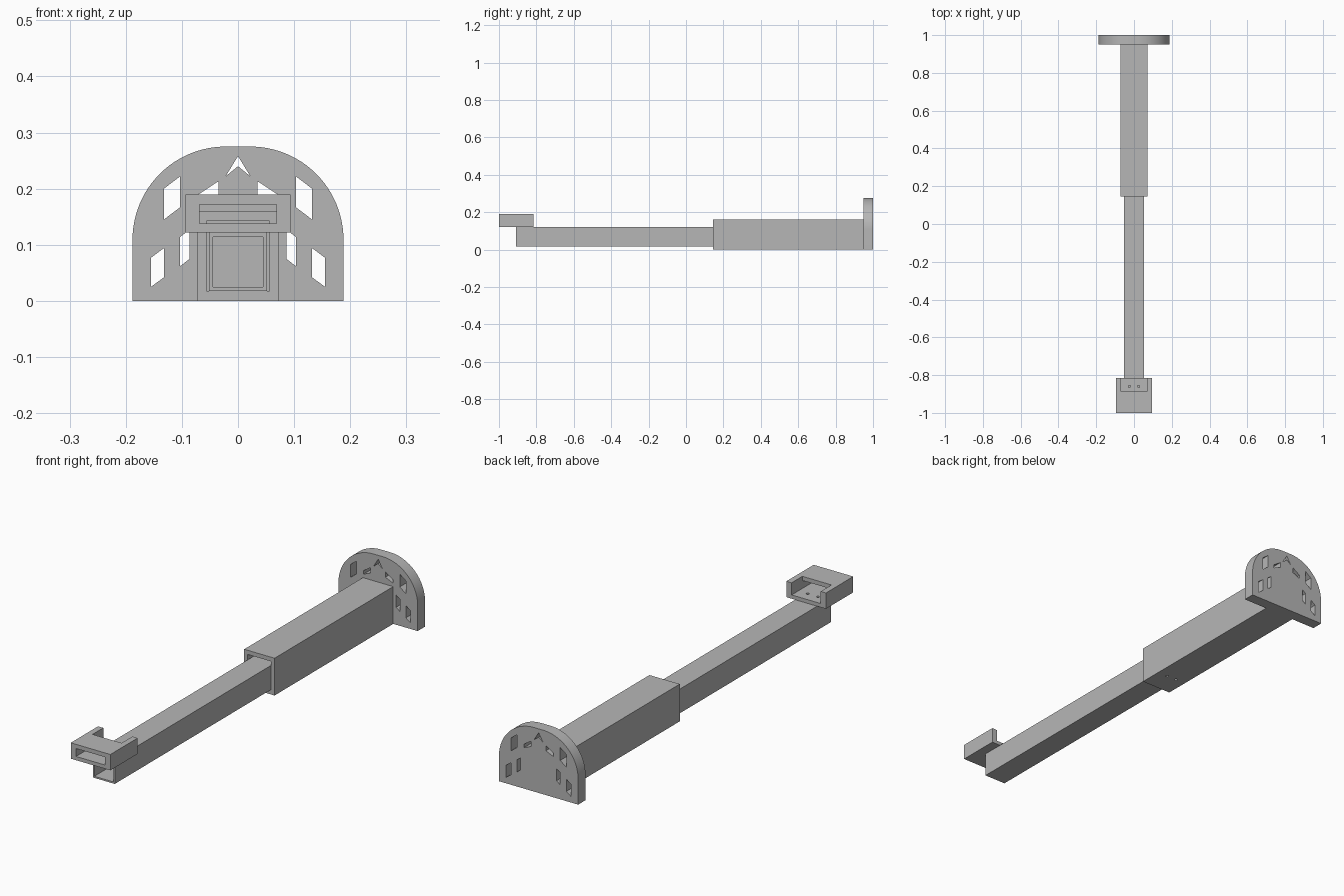
import bpy, bmesh, math

cube = bpy.data.objects.get("Cube")
if cube:
    bpy.data.objects.remove(cube, do_unlink=True)

grey = bpy.data.materials.new("light grey")
grey.use_nodes = True
grey.diffuse_color = (0.47, 0.47, 0.47, 1)
grey.node_tree.nodes["Principled BSDF"].inputs["Base Color"].default_value = (0.47, 0.47, 0.47, 1)


def prism(name, points, axis, lo, hi):
    """Extrude a flat outline along the x, y or z axis."""
    place = {"x": lambda a, b, c: (c, a, b),
             "y": lambda a, b, c: (a, c, b),
             "z": lambda a, b, c: (a, b, c)}[axis]
    bm = bmesh.new()
    base = bm.faces.new([bm.verts.new(place(a, b, lo)) for a, b in points])
    grown = bmesh.ops.extrude_face_region(bm, geom=[base])["geom"]
    moved = [v for v in grown if isinstance(v, bmesh.types.BMVert)]
    bmesh.ops.translate(bm, verts=moved, vec=place(0, 0, hi - lo))
    bmesh.ops.recalc_face_normals(bm, faces=bm.faces)
    mesh = bpy.data.meshes.new(name)
    bm.to_mesh(mesh)
    bm.free()
    mesh.materials.append(grey)
    obj = bpy.data.objects.new(name, mesh)
    bpy.context.collection.objects.link(obj)
    return obj


def rect(half, bottom, top):
    return [(-half, bottom), (half, bottom), (half, top), (-half, top)]


def circle(x, y, r, n=20):
    return [(x + r * math.cos(i * math.tau / n), y + r * math.sin(i * math.tau / n))
            for i in range(n)]


def cut(obj, *shape):
    """Subtract a prism from an object and discard the cutter."""
    cutter = prism("cutter", *shape)
    cutter.hide_render = True
    mod = obj.modifiers.new("cut", "BOOLEAN")
    mod.operation = "DIFFERENCE"
    mod.solver = "EXACT"
    mod.object = cutter
    bpy.context.view_layer.objects.active = obj
    bpy.ops.object.modifier_apply(modifier=mod.name)
    bpy.data.objects.remove(cutter, do_unlink=True)


# End plate: rounded arch with slanted slots on both sides
W, H, R = 0.188, 0.275, 0.166
arc = [(W - R + R * math.cos(t), H - R + R * math.sin(t))
       for t in (i * math.pi / 48 for i in range(25))]
plate = prism("end_plate", [(-W, 0), (W, 0)] + arc + [(-x, z) for x, z in reversed(arc)],
              "y", 0.95, 1.0)
# Each slot: inner x, outer x, bottom z and top z at the outer side, rise inwards
slots = [(0.103, 0.132, 0.145, 0.2, 0.022),
         (0.132, 0.155, 0.025, 0.077, 0.017),
         (0.086, 0.103, 0.062, 0.114, 0.013),
         (0.035, 0.07, 0.175, 0.19, 0.023)]
for inner, outer, low, high, rise in slots:
    low_in = min(low + rise, 0.19)
    for s in (-1, 1):
        cut(plate, [(s * outer, low), (s * inner, low_in),
                    (s * inner, high + rise), (s * outer, high)], "y", 0.9, 1.1)
# Arrow opening at the crown
cut(plate, [(0, 0.258), (-0.022, 0.222), (0, 0.24), (0.022, 0.222)], "y", 0.9, 1.1)

# Outer square sleeve, open at the front
sleeve = prism("outer_sleeve", rect(0.072, 0, 0.16), "y", 0.145, 0.95)
cut(sleeve, rect(0.056, 0.018, 0.142), "y", 0.1, 0.949)

# Sliding hollow rod
rod = prism("sliding_rod", rect(0.052, 0.018, 0.122), "y", -0.91, 0.35)
cut(rod, rect(0.045, 0.025, 0.114), "y", -1.0, 0.4)

# Front clip: slot through its length, roof open at the back
clip = prism("front_clip", rect(0.094, 0.122, 0.19), "y", -1.0, -0.815)
cut(clip, [(-1.1, 0.138), (-0.7, 0.138), (-0.7, 0.3), (-0.888, 0.3),
           (-0.888, 0.172), (-1.1, 0.172)], "x", -0.069, 0.069)

# Screw holes in the clip floor, rod top and sleeve bottom
for x in (-0.024, 0.024):
    for part in (clip, rod):
        cut(part, circle(x, -0.86, 0.006), "z", 0.1, 0.15)
    cut(sleeve, circle(x, 0.245, 0.006), "z", -0.05, 0.05)

# Smooth curved walls, keep edges sharp
bpy.ops.object.select_all(action="DESELECT")
for part in (plate, sleeve, rod, clip):
    part.select_set(True)
bpy.context.view_layer.objects.active = plate
bpy.ops.object.shade_smooth_by_angle(angle=math.radians(30))
